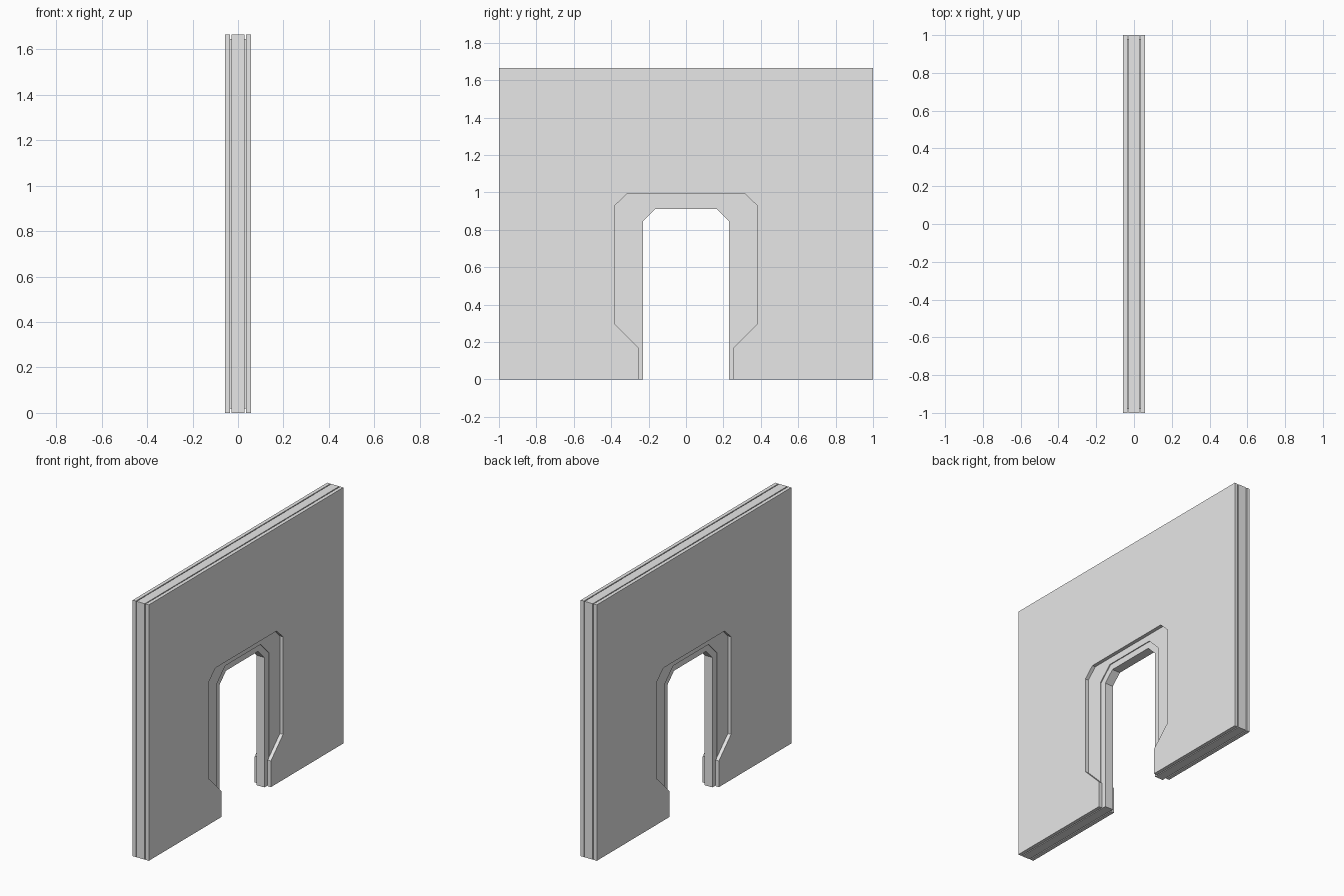
import bpy, bmesh

if "Cube" in bpy.data.objects:
    bpy.data.objects.remove(bpy.data.objects["Cube"])

HEIGHT = 1.665

stone = bpy.data.materials.new("light_grey")
stone.diffuse_color = (0.8, 0.8, 0.8, 1)
stone.use_nodes = True
stone.node_tree.nodes["Principled BSDF"].inputs["Base Color"].default_value = stone.diffuse_color


def layer(name, half_opening, x0, x1, inset=0.0):
    """Wall layer between x0 and x1 with a symmetric doorway cut from the bottom.
    half_opening lists (y, z) from the bottom to the top of the +y jamb."""
    w, b, t = 1 - inset, inset, HEIGHT - inset
    right = [(half_opening[0][0], b)] + half_opening[1:]
    left = [(-y, z) for y, z in reversed(right)]
    outline = [(-w, b), (-w, t), (w, t), (w, b)] + right + left
    bm = bmesh.new()
    face = bm.faces.new([bm.verts.new((x0, y, z)) for y, z in outline])
    ext = bmesh.ops.extrude_face_region(bm, geom=[face])
    verts = [g for g in ext["geom"] if isinstance(g, bmesh.types.BMVert)]
    bmesh.ops.translate(bm, verts=verts, vec=(x1 - x0, 0, 0))
    ngons = [f for f in bm.faces if len(f.verts) > 4]
    bmesh.ops.triangulate(bm, faces=ngons, ngon_method='EAR_CLIP')
    bmesh.ops.recalc_face_normals(bm, faces=bm.faces)
    mesh = bpy.data.meshes.new(name)
    bm.to_mesh(mesh)
    bm.free()
    mesh.materials.append(stone)
    obj = bpy.data.objects.new(name, mesh)
    bpy.context.collection.objects.link(obj)
    return obj


# Central wall with the narrow doorway
layer("wall_core", [(0.23, 0), (0.23, 0.845), (0.165, 0.91)], -0.029, 0.029)

# Thin recessed spacers that leave a seam between core and panels
spacer = [(0.27, 0), (0.27, 0.862), (0.182, 0.95)]
# Outer panels with the wide, shouldered opening
panel = [(0.255, 0), (0.255, 0.17), (0.38, 0.295), (0.38, 0.93), (0.315, 0.993)]
for side, s in (("left", -1), ("right", 1)):
    layer(f"{side}_spacer", spacer, s * 0.029, s * 0.035, inset=0.02)
    layer(f"{side}_panel", panel, s * 0.035, s * 0.058)
